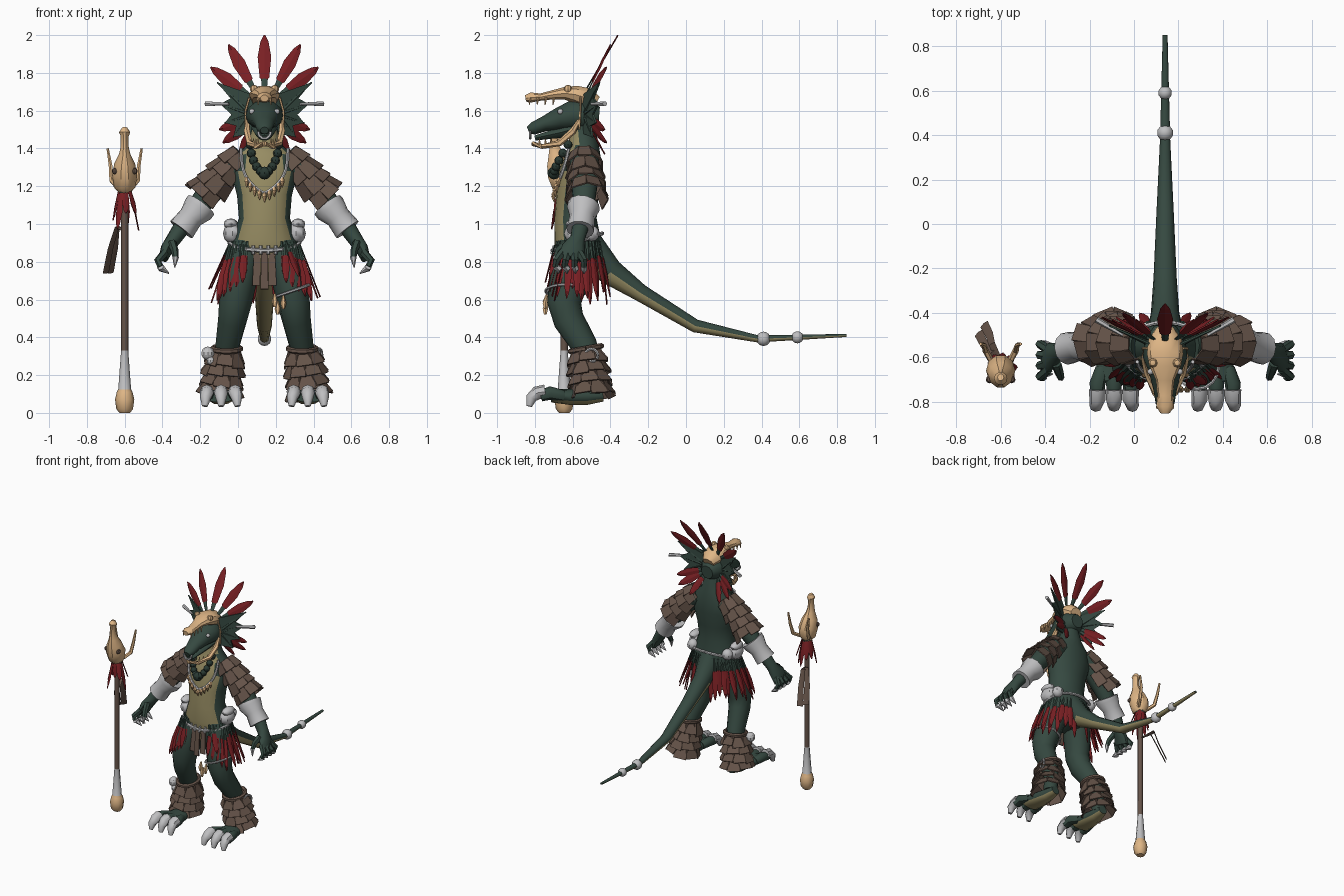
import bpy, bmesh, math, random
from mathutils import Vector, Matrix

if "Cube" in bpy.data.objects:
    bpy.data.objects.remove(bpy.data.objects["Cube"])
random.seed(4)
C = 0.14                                   # body centre line in x
X, Y, Z = Vector((1, 0, 0)), Vector((0, 1, 0)), Vector((0, 0, 1))
COL = {"dark green skin": (.036, .066, .052), "olive belly": (.31, .265, .125), "brown hide": (.13, .087, .066),
       "red feather": (.19, .014, .017), "bone": (.74, .47, .24), "silver": (.52, .52, .53),
       "deep green bead": (.022, .04, .032)}
MATS = []
for k, c in COL.items():
    m = bpy.data.materials.new(k)
    m.diffuse_color = (*c, 1)
    m.use_nodes = True
    m.node_tree.nodes["Principled BSDF"].inputs["Base Color"].default_value = m.diffuse_color
    MATS.append(m)
GREEN, OLIVE, BROWN, RED, BONE, SILVER, BEAD = range(7)


def P(dx, y, z, s=1):
    return Vector((C + s * dx, y, z))


def finish(bm, name, smooth=None):
    bmesh.ops.recalc_face_normals(bm, faces=bm.faces)
    me = bpy.data.meshes.new(name)
    bm.to_mesh(me)
    bm.free()
    for m in MATS:
        me.materials.append(m)
    ob = bpy.data.objects.new(name, me)
    bpy.context.collection.objects.link(ob)
    if smooth:
        bpy.ops.object.select_all(action='DESELECT')
        ob.select_set(True)
        bpy.context.view_layer.objects.active = ob
        bpy.ops.object.shade_smooth_by_angle(angle=math.radians(smooth))


def tube(bm, pts, radii, n=8, mat=0, ref=X):
    """Loft of elliptical rings; mat is an index or rule(centre, outward, segment)."""
    pts = [Vector(p) for p in pts]
    if not isinstance(radii, (list, tuple)):
        radii = [radii] * len(pts)
    rings = []
    for i, p in enumerate(pts):
        t = (pts[min(i + 1, len(pts) - 1)] - pts[max(i - 1, 0)]).normalized()
        u = (ref - t * ref.dot(t)).normalized()
        v = t.cross(u)
        a, b = radii[i] if isinstance(radii[i], (list, tuple)) else (radii[i], radii[i])
        rings.append([bm.verts.new(p + u * a * math.cos(k * math.tau / n) + v * b * math.sin(k * math.tau / n))
                      for k in range(n)])
    rule = mat if callable(mat) else (lambda c, d, i: mat)
    for i in range(len(pts) - 1):
        mid = (pts[i] + pts[i + 1]) / 2
        for k in range(n):
            j = (k + 1) % n
            f = bm.faces.new((rings[i][k], rings[i][j], rings[i + 1][j], rings[i + 1][k]))
            c = f.calc_center_median()
            f.material_index = rule(c, (c - mid).normalized(), i)
    for r, p, i in ((rings[0], pts[0], 0), (rings[-1], pts[-1], len(pts) - 2)):
        bm.faces.new(r).material_index = rule(p, Z, i)


def ball(bm, c, r, mat, scale=(1, 1, 1), u=10, v=7):
    mtx = Matrix.Translation(c) @ Matrix.Diagonal((*scale, 1))
    g = bmesh.ops.create_uvsphere(bm, u_segments=u, v_segments=v, radius=r, matrix=mtx)
    for vert in g['verts']:
        for f in vert.link_faces:
            f.material_index = mat


def feather(bm, a, b, w, side, quill=.3):
    a, b = Vector(a), Vector(b)
    ts = (0, quill, quill + .02, .6, .88, 1)
    ws = (.35, .5, .7, 1, .6, .12)
    tube(bm, [a.lerp(b, t) for t in ts], [(w * k, .004) for k in ws], 4,
         lambda c, d, i: GREEN if i == 0 else RED, side)


def slab(bm, a, b, side, w0, w1, th, mat):
    nrm = (b - a).cross(side).normalized() * th
    vs = [[bm.verts.new(p + side * w * q + nrm * h) for q, h in ((-1, -1), (1, -1), (1, 1), (-1, 1))]
          for p, w in ((a, w0), (b, w1))]
    fs = [bm.faces.new(vs[0]), bm.faces.new(vs[1])]
    fs += [bm.faces.new((vs[0][k], vs[0][(k + 1) % 4], vs[1][(k + 1) % 4], vs[1][k])) for k in range(4)]
    for f in fs:
        f.material_index = mat


def shingles(bm, p0, p1, r0, r1, tiers, n, length, flare, keep=lambda d, i: True):
    """Overlapping hide plates in rings around an axis."""
    ax = (p1 - p0).normalized()
    u = (Y - ax * ax.y).normalized()
    v = ax.cross(u)
    for i in range(tiers):
        t = i / max(1, tiers - 1)
        c, r = p0.lerp(p1, t), r0 + (r1 - r0) * t
        for k in range(n):
            a = (k + .5 * (i % 2)) * math.tau / n
            d = u * math.cos(a) + v * math.sin(a)
            if keep(d, i):
                w = math.pi * (r + flare) / n * 1.05
                L = length * random.uniform(.85, 1.15)
                slab(bm, c + d * r, c + ax * L + d * (r + flare), ax.cross(d), w * .85, w * .95, .004, BROWN)


# torso with painted belly
bm = bmesh.new()
prof = [(.74, -.57, .09, .08), (.84, -.57, .18, .12), (.92, -.575, .175, .122), (1.03, -.585, .135, .112),
        (1.15, -.575, .145, .112), (1.27, -.56, .175, .112), (1.36, -.545, .16, .095), (1.42, -.54, .09, .078),
        (1.5, -.55, .068, .07), (1.58, -.56, .06, .06)]
tube(bm, [P(0, y, z) for z, y, a, b in prof], [(a, b) for z, y, a, b in prof], 20,
     lambda c, d, i: OLIVE if d.y < (-.58 if c.z < 1.2 else -.5) * (1 if c.z < 1.3 else .8) and abs(c.x - C) < .115 else GREEN)
finish(bm, "torso", 50)

# tail with olive underside and silver beads
bm = bmesh.new()
tail = [(-.52, .88, .09, .09), (-.40, .745, .064, .07), (-.24, .635, .052, .046), (.05, .46, .039, .035),
        (.38, .392, .023, .019), (.85, .41, .011, .008)]
tube(bm, [P(0, y, z) for y, z, a, b in tail], [(a, b) for y, z, a, b in tail], 12,
     lambda c, d, i: OLIVE if d.z < -.2 else GREEN)
ball(bm, P(0, .41, .392), .038, SILVER)
ball(bm, P(0, .59, .4), .032, SILVER)
finish(bm, "tail", 45)

# head, lower jaw, eyes and nose ring
bm = bmesh.new()
head = [(-.46, 1.57, .05, .05), (-.52, 1.575, .092, .085), (-.60, 1.575, .1, .08), (-.67, 1.555, .072, .062),
        (-.75, 1.53, .052, .04), (-.81, 1.505, .042, .033), (-.835, 1.495, .022, .02)]
tube(bm, [P(0, y, z) for y, z, a, b in head], [(a, b) for y, z, a, b in head], 12, GREEN)
tube(bm, [P(0, -.57, 1.51), P(0, -.66, 1.485), P(0, -.80, 1.455)], [(.07, .04), (.055, .03), (.03, .014)], 10, GREEN)
for s in (1, -1):
    ball(bm, P(.066, -.665, 1.595, s), .015, SILVER, u=8, v=5)
tube(bm, [P(.034 * math.cos(a), -.825, 1.49 + .038 * math.sin(a)) for a in [k * math.tau / 10 for k in range(5, 11)]],
     .008, 5, SILVER, Y)
finish(bm, "head", 50)

# ear fins with silver rods
bm = bmesh.new()
fin = [(.05, 1.68), (.25, 1.75), (.18, 1.665), (.235, 1.635), (.175, 1.58), (.21, 1.535), (.15, 1.52), (.165, 1.46), (.06, 1.48)]
for s in (1, -1):
    lay = [[bm.verts.new(P(x, -.57 + .45 * x + o, z, s)) for x, z in fin] for o in (-.005, .005)]
    for l in lay:
        bm.faces.new(l)
    for k in range(len(fin)):
        j = (k + 1) % len(fin)
        bm.faces.new((lay[0][k], lay[0][j], lay[1][j], lay[1][k]))
    for x, z in fin[1:8:2]:
        tube(bm, [P(.07, -.54, 1.58, s), P(x, -.57 + .45 * x, z, s)], [.012, .004], 5, GREEN, Y)
    tube(bm, [P(.19, -.5, 1.635, s), P(.31, -.43, 1.637, s)], [.008, .014], 6, SILVER, Y)
finish(bm, "ear_fins")

# skull headpiece, with teeth and hanging jawbone
bm = bmesh.new()
sk = [(-.475, 1.64, .045, .04), (-.52, 1.665, .075, .058), (-.585, 1.685, .082, .05), (-.64, 1.692, .07, .036),
      (-.70, 1.685, .042, .026), (-.77, 1.672, .034, .02), (-.82, 1.67, .04, .028), (-.85, 1.665, .022, .018)]
tube(bm, [P(0, y, z) for y, z, a, b in sk], [(a, b) for y, z, a, b in sk], 10, BONE)
for s in (1, -1):
    for k in range(4):
        y = -.70 - .042 * k
        tube(bm, [P(.032, y, 1.67, s), P(.034, y - .004, 1.63, s)], [.009, .002], 5, BONE)
        jy = -.68 - .032 * k
        tube(bm, [P(.07 - .012 * k, jy, 1.42, s), P(.07 - .012 * k, jy, 1.452, s)], [.008, .002], 5, BONE)
    tube(bm, [P(.088, -.565, 1.55, s), P(.092, -.60, 1.49, s), P(.08, -.67, 1.428, s),
              P(.045, -.76, 1.41, s), P(.0, -.81, 1.425, s)], [.009, .018, .017, .014, .014], 6, BONE, Y + X * s)
    tube(bm, [P(.08, -.56, 1.67, s), P(.1, -.56, 1.6, s), P(.1, -.565, 1.5, s)], .006, 5, BONE, Y)
    ball(bm, P(.055, -.625, 1.715, s), .022, BONE, u=8, v=5)
finish(bm, "skull_headpiece", 35)

# headdress feathers
bm = bmesh.new()
feather(bm, P(0, -.53, 1.71), P(0, -.36, 2.0), .036, X, .2)
for s in (1, -1):
    for x, y, z, w, bx, bz in ((.19, -.40, 1.95, .034, .05, 1.70), (.285, -.42, 1.83, .034, .08, 1.68),
                               (.24, -.43, 1.5, .03, .06, 1.56), (.22, -.42, 1.43, .03, .06, 1.54),
                               (.13, -.43, 1.37, .026, .05, 1.53)):
        a, b = P(bx, -.52, bz, s), P(x, y, z, s)
        feather(bm, a, b, w, (b - a).cross(Y).normalized(), .22)
finish(bm, "headdress_feathers")

# arms, hands, claws and bracers
for s, tag in ((1, "left"), (-1, "right")):
    bm = bmesh.new()
    tube(bm, [P(.11, -.54, 1.34, s), P(.2, -.535, 1.28, s), P(.32, -.54, 1.13, s), P(.44, -.56, .98, s), P(.48, -.575, .92, s),
              P(.515, -.595, .87, s), P(.535, -.61, .82, s)],
         [.08, .08, .062, .045, .04, (.035, .065), (.025, .07)], 10, GREEN)
    for k in range(4):
        y = -.54 - .045 * k
        f = P(.565, y - .004 * k, .805, s)
        e = P(.55, y - .006 * k, .775, s)
        tube(bm, [P(.525, -.565 - .03 * k, .85, s), f, e], [.022, .02, .016], 6, GREEN)
        tube(bm, [e, P(.545, y, .765, s), P(.505, y, .738, s)], [.019, .019, .003], 6, SILVER)
    tube(bm, [P(.49, -.63, .9, s), P(.475, -.675, .86, s), P(.47, -.69, .82, s)], [.024, .02, .016], 6, GREEN)
    tube(bm, [P(.47, -.69, .825, s), P(.475, -.7, .77, s)], [.018, .003], 6, SILVER)
    finish(bm, tag + "_arm", 45)
    bm = bmesh.new()
    tube(bm, [P(.335, -.54, 1.1, s), P(.35, -.545, 1.08, s), P(.39, -.55, 1.035, s), P(.44, -.56, .97, s)],
         [.086, .086, .066, .074], 12, SILVER)
    finish(bm, tag + "_bracer", 35)
    # shoulder cape
    bm = bmesh.new()
    shingles(bm, P(.115, -.54, 1.365, s), P(.27, -.53, 1.20, s), .066, .08, 4, 8, .09, .026,
             lambda d, i: d.x * s > (-.55 if i > 1 else -.35))
    finish(bm, tag + "_shoulder_cape")

# legs, feet, toes and claws
for s, tag in ((1, "left"), (-1, "right")):
    bm = bmesh.new()
    leg = [(.09, -.57, .88, .09, .11), (.125, -.615, .73, .093, .108), (.155, -.645, .58, .086, .09), (.17, -.62, .49, .076, .082),
           (.195, -.54, .36, .064, .07), (.215, -.495, .22, .05, .055), (.225, -.49, .1, .05, .05)]
    tube(bm, [P(x, y, z, s) for x, y, z, a, b in leg], [(a, b) for x, y, z, a, b in leg], 12, GREEN)
    foot = [(.22, -.44, .09, .035, .03), (.225, -.52, .085, .055, .042), (.23, -.62, .085, .075, .042), (.235, -.71, .09, .085, .035)]
    tube(bm, [P(x, y, z, s) for x, y, z, a, b in foot], [(a, b) for x, y, z, a, b in foot], 12,
         lambda c, d, i: OLIVE if d.z < -.4 else GREEN)
    for o in (-.08, -.005, .07):
        x = .235 + o
        tube(bm, [P(.235 + o * .7, -.65, .09, s), P(x, -.72, .105, s), P(x, -.77, .09, s)], [.03, .036, .03], 8, GREEN)
        tube(bm, [P(x, -.745, .112, s), P(x, -.79, .105, s), P(x + o * .1, -.82, .078, s), P(x + o * .15, -.83, .035, s)],
             [.038, .036, .029, .015], 8, SILVER)
    finish(bm, tag + "_leg", 45)
    # hide ankle cuff
    bm = bmesh.new()
    shingles(bm, P(.2, -.53, .34, s), P(.225, -.51, .165, s), .062, .074, 4, 8, .08, .045)
    ring = [P(.2 + .074 * math.cos(a), -.53 + .085 * math.sin(a), .34 + .015 * math.sin(a), s)
            for a in [k * math.tau / 14 for k in range(15)]]
    tube(bm, ring, .015, 6, BROWN, Z)
    if s < 0:
        ball(bm, P(.3, -.57, .315, s), .036, SILVER)
        ball(bm, P(.285, -.585, .275, s), .022, SILVER)
    else:
        tube(bm, [P(.292 + .012 * math.cos(a), -.50 + .034 * math.cos(a), .305 + .034 * math.sin(a))
                  for a in [k * math.tau / 12 for k in range(13)]], .008, 6, SILVER, X)
    finish(bm, tag + "_ankle_cuff", None)

# feather skirt, with an extra row facing the front
bm = bmesh.new()
for s in (1, -1):
    for k in range(17):
        a = math.radians(30 + k * 8.5)       # angle from the front
        out = Vector((s * math.sin(a), -math.cos(a), 0))
        far = .105 if k % 2 else .06
        c = P(0, -.575, 0)
        base = c + Vector((out.x * .18, out.y * .128, .91))
        tip = c + Vector((out.x * (.19 + far), out.y * (.125 + far * .6), .57 + random.uniform(0, .09) + (.06 if k < 3 else 0)))
        feather(bm, base, tip, .021, out.cross(Z), .3)
    for k in range(5):
        feather(bm, P(.11 + .018 * k, -.695 + .016 * k, .89, s), P(.115 + .034 * k, -.745 + .012 * k, .69 - .024 * k, s),
                .021, X, .28)
finish(bm, "feather_skirt")

# loincloth strips
bm = bmesh.new()
for k in range(5):
    x = (k - 2) * .038
    slab(bm, P(x, -.695 + abs(x) * .4, .86), P(x * 1.15, -.715 + abs(x) * .4, .655 + abs(x) * .5), X, .017, .021, .005, BROWN)
finish(bm, "loincloth")

# belt, links, pouches and thigh charm
bm = bmesh.new()
for k in range(24):
    a = k * math.tau / 24
    ends = [P(.187 * math.sin(q), -.575 - .132 * math.cos(q), .905 - .045 * math.cos(q)) for q in (a, a + math.tau / 24)]
    tube(bm, ends, .011, 6, SILVER, Z)
for x in (-.1, -.06, -.02, .02, .06, .1):
    tube(bm, [P(x, -.70 + x * x * 3, .885), P(x, -.712 + x * x * 3, .84)], .009, 6, SILVER)
for s in (1, -1):
    ball(bm, P(.168, -.575, .95, s), .054, SILVER, (.95, 1.3, 1.05), 8, 6)
    ball(bm, P(.178, -.575, 1.0, s), .042, SILVER, (.9, 1.5, .7), 8, 6)
    ball(bm, P(.15, -.5, .95, s), .042, SILVER, u=8, v=6)
tube(bm, [P(.145 + .098 * math.cos(a), -.635 + .108 * math.sin(a), .645 + .035 * math.cos(a))
          for a in [k * math.tau / 16 for k in range(17)]], .008, 6, SILVER, Z)
for x, z in ((.055, .61), (.1, .6), (.07, .57)):
    tube(bm, [P(x, -.735, z + .02), P(x, -.745, z - .02), P(x, -.745, z - .05)], [.006, .016, .008], 6, BONE)
finish(bm, "belt", 40)

# necklaces: green beads, silver chain, teeth
bm = bmesh.new()
for k in range(11):
    q = (k - 5) / 5
    ball(bm, P(.075 * math.sin(q * 1.5), -.70 + .075 * q * q, 1.27 + .15 * abs(q) ** 1.6), .034 if k == 5 else .024, BEAD, u=8, v=6)


def chain(q):
    return P(.125 * math.sin(q * 1.5), -.69 + .07 * q * q, 1.165 + .16 * abs(q) ** 1.3 + .075 * q ** 6)


tube(bm, [chain(k / 8) for k in range(-8, 9)], .009, 6, SILVER, Y)
for k in range(-4, 5):
    p = chain(k / 7)
    tube(bm, [p, p + Vector((0, -.012, -.02)), p + Vector((0, -.006, -.05))], [.009, .013, .003], 5, BONE)
finish(bm, "necklaces", 40)

# staff shaft and hanging straps
bm = bmesh.new()
SX, SY = -.6, -.645
zs = [(0, .028), (.02, .044), (.07, .051), (.11, .042), (.125, .034), (.33, .019), (1.19, .019)]
tube(bm, [(SX, SY, z) for z, r in zs], [r for z, r in zs], 8,
     lambda c, d, i: BONE if i < 4 else SILVER if i == 4 else BROWN)
for dx, dy in ((0, 0), (.025, .04)):
    tube(bm, [(SX, SY + .02, .96), (SX - .04, -.58 + dy, .985), (SX - .075 + dx, -.54 + dy, .87), (SX - .10 + dx, -.49 + dy, .74)],
         [(.012, .004), (.016, .004), (.02, .004), (.022, .004)], 4, BROWN, X + Y)
finish(bm, "staff", 50)

# staff skull, horns and feathers
bm = bmesh.new()
ss = [(1.165, -.645, .03, .03), (1.195, -.65, .058, .06), (1.26, -.66, .066, .075), (1.32, -.68, .055, .06), (1.37, -.69, .03, .04),
      (1.41, -.695, .021, .028), (1.465, -.695, .021, .025), (1.485, -.695, .03, .03), (1.51, -.69, .014, .016)]
tube(bm, [(SX, y, z) for z, y, a, b in ss], [(a, b) for z, y, a, b in ss], 10, BONE)
for s in (1, -1):
    ball(bm, (SX + s * .05, -.70, 1.28), .018, BROWN, u=8, v=5)
    tube(bm, [(SX + s * .04, -.62, 1.2), (SX + s * .068, -.57, 1.23), (SX + s * .075, -.545, 1.31), (SX + s * .09, -.54, 1.40)],
         [.014, .014, .011, .007], 6, BONE, Y)
for k in range(9):
    a = k * math.tau / 9
    o = Vector((math.cos(a), math.sin(a), 0))
    feather(bm, Vector((SX, SY, 1.19)) + o * .03, Vector((SX, SY, random.uniform(.94, 1.06))) + o * random.uniform(.035, .08),
            .019, o.cross(Z), .12)
finish(bm, "staff_skull", 35)
